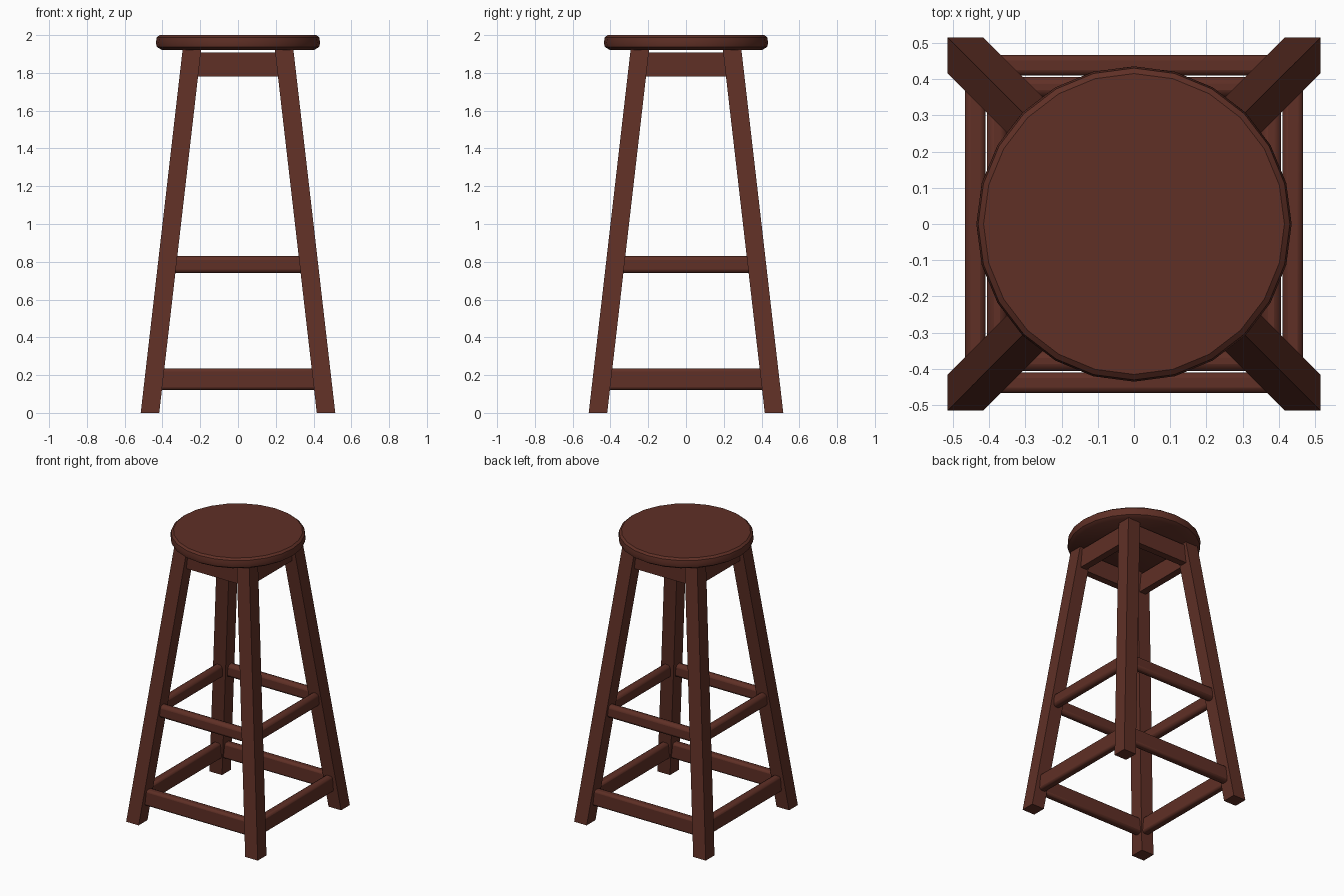
import bpy, bmesh, math

if "Cube" in bpy.data.objects:
    bpy.data.objects.remove(bpy.data.objects["Cube"])

wood = bpy.data.materials.new("dark red wood")
wood.diffuse_color = (0.115, 0.029, 0.019, 1)
wood.use_nodes = True
wood.node_tree.nodes["Principled BSDF"].inputs["Base Color"].default_value = wood.diffuse_color


def add_object(name, bm, bevel=0.0, segments=1):
    bmesh.ops.recalc_face_normals(bm, faces=bm.faces)
    mesh = bpy.data.meshes.new(name)
    bm.to_mesh(mesh)
    bm.free()
    mesh.materials.append(wood)
    obj = bpy.data.objects.new(name, mesh)
    bpy.context.collection.objects.link(obj)
    if bevel:
        mod = obj.modifiers.new("soft edges", 'BEVEL')
        mod.width, mod.segments = bevel, segments
    bpy.ops.object.select_all(action='DESELECT')
    obj.select_set(True)
    bpy.context.view_layer.objects.active = obj
    bpy.ops.object.shade_smooth_by_angle(angle=math.radians(35))
    return obj


# Splay of the legs: centre line offset at a given height
def leg_centre(z):
    return 0.466 - 0.222 * z / 1.925


# Seat: turned disc with softened rims
bm = bmesh.new()
profile = [(0.405, 1.922), (0.43, 1.938), (0.435, 1.96), (0.43, 1.988), (0.415, 2.0)]
sides = 24
rings = [[bm.verts.new((r * math.cos(2 * math.pi * i / sides),
                        r * math.sin(2 * math.pi * i / sides), z))
          for i in range(sides)] for r, z in profile]
for low, high in zip(rings, rings[1:]):
    for i in range(sides):
        j = (i + 1) % sides
        bm.faces.new((low[i], low[j], high[j], high[i]))
bm.faces.new(rings[0][::-1])
bm.faces.new(rings[-1])
add_object("seat", bm)

# Legs: square posts sheared inward towards the seat
for yname, sy in (("front", -1), ("back", 1)):
    for xname, sx in (("left", -1), ("right", 1)):
        bm = bmesh.new()
        bmesh.ops.create_cube(bm, size=1)
        for v in bm.verts:
            z = 0 if v.co.z < 0 else 1.925
            c = leg_centre(z)
            v.co = (sx * c + v.co.x * 0.098, sy * c + v.co.y * 0.098, z)
        add_object(f"{yname}_{xname}_leg", bm)


# Rails: four bars round the stool, ends following the slope of the legs
def rails(name, z0, z1, offset, thick, bevel, segments):
    for k, side in enumerate(("front", "right", "back", "left")):
        bm = bmesh.new()
        bmesh.ops.create_cube(bm, size=1)
        for v in bm.verts:
            z = z0 if v.co.z < 0 else z1
            half = leg_centre(z) - 0.025
            x, y = math.copysign(half, v.co.x), -offset + v.co.y * thick
            a = k * math.pi / 2
            v.co = (x * math.cos(a) - y * math.sin(a),
                    x * math.sin(a) + y * math.cos(a), z)
        add_object(f"{side}_{name}", bm, bevel, segments)


rails("apron", 1.78, 1.908, 0.25, 0.05, 0, 1)
rails("middle_rail", 0.74, 0.83, 0.378, 0.056, 0.02, 2)
rails("lower_rail", 0.122, 0.235, 0.438, 0.056, 0.015, 2)
